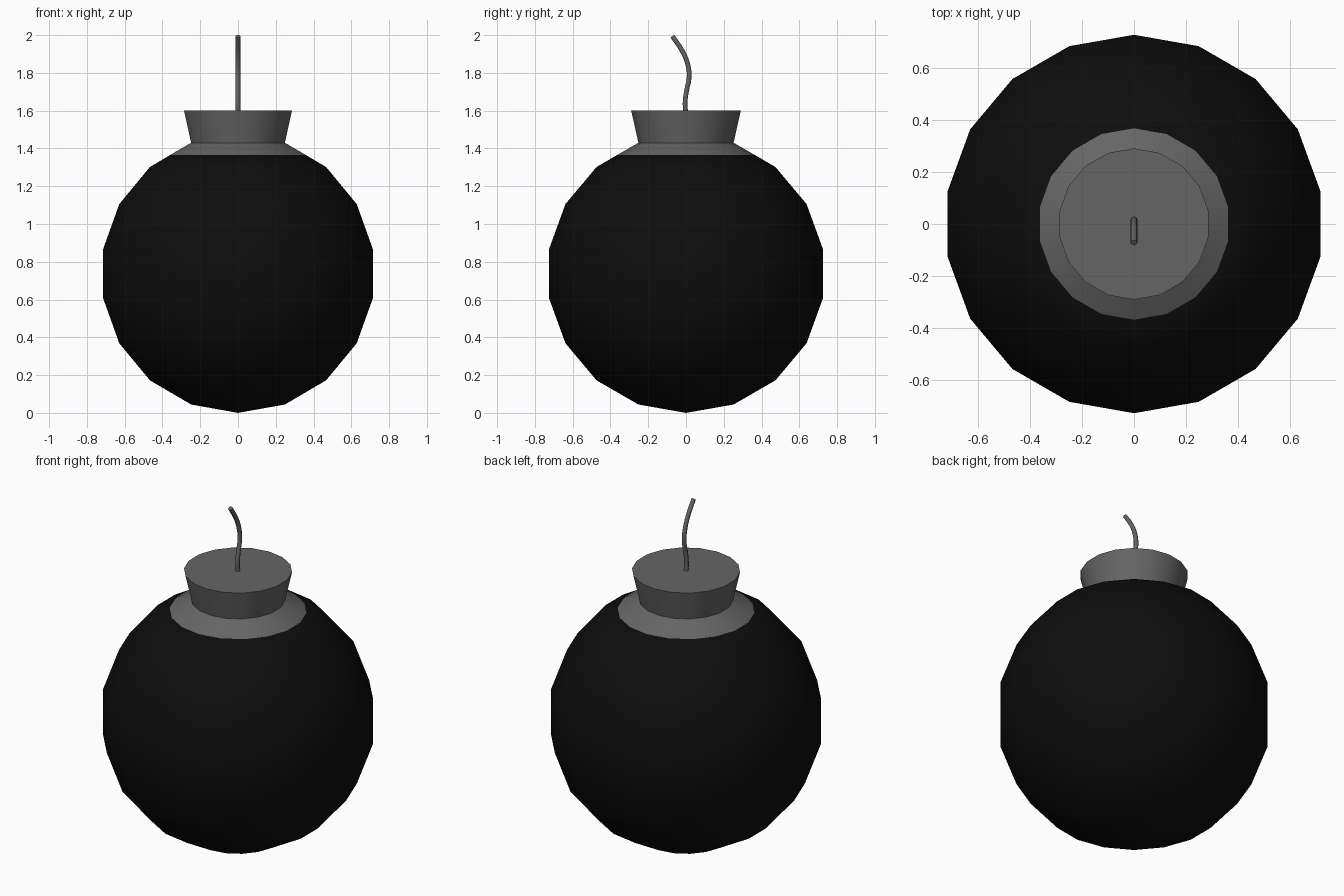
import bpy, bmesh, math

if "Cube" in bpy.data.objects:
    bpy.data.objects.remove(bpy.data.objects["Cube"])

SEG = 18
R, CZ = 0.737, 0.737


def material(name, v):
    m = bpy.data.materials.new(name)
    m.diffuse_color = (v, v, v, 1)
    m.use_nodes = True
    m.node_tree.nodes["Principled BSDF"].inputs["Base Color"].default_value = m.diffuse_color
    return m


def finish(ob, mat, angle):
    ob.data.materials.append(mat)
    bpy.ops.object.select_all(action='DESELECT')
    ob.select_set(True)
    bpy.context.view_layer.objects.active = ob
    bpy.ops.object.shade_smooth_by_angle(angle=math.radians(angle))


def lathe(name, profile, mat, angle):
    """Revolve (radius, z) points, running bottom to top, and cap open ends."""
    bm = bmesh.new()
    rings = []
    for r, z in profile:
        n = 1 if r == 0 else SEG
        rings.append([bm.verts.new((r * math.sin(math.tau * i / SEG),
                                    r * math.cos(math.tau * i / SEG), z)) for i in range(n)])
    for a, b in zip(rings, rings[1:]):
        for i in range(SEG):
            j = (i + 1) % SEG
            quad = [a[i % len(a)], a[j % len(a)], b[j % len(b)], b[i % len(b)]]
            bm.faces.new(list(dict.fromkeys(quad)))
    for ring in (rings[0], rings[-1]):
        if len(ring) > 1:
            bm.faces.new(ring)
    bmesh.ops.recalc_face_normals(bm, faces=bm.faces)
    me = bpy.data.meshes.new(name)
    bm.to_mesh(me)
    bm.free()
    ob = bpy.data.objects.new(name, me)
    bpy.context.collection.objects.link(ob)
    finish(ob, mat, angle)
    return ob


black = material("black iron", 0.004)
grey = material("dark grey metal", 0.13)
cord = material("grey fuse cord", 0.13)

# round body: 20 degree rings, stopping where the grey collar begins
rim = (0.367, 1.364)
body = [(R * math.sin(math.radians(a)) if a else 0, CZ - R * math.cos(math.radians(a)))
        for a in range(0, 141, 20)]
lathe("body", body + [rim], black, 40)

# sloping collar and flared neck with a flat lid
lathe("neck", [rim, (0.252, 1.43), (0.29, 1.6)], grey, 40)

# bent fuse
path = [(0.0, 1.58), (-0.005, 1.64), (0.004, 1.71), (0.017, 1.78),
        (0.008, 1.85), (-0.022, 1.92), (-0.072, 1.994)]
cu = bpy.data.curves.new("fuse", 'CURVE')
cu.dimensions = '3D'
cu.bevel_depth = 0.0125
cu.bevel_resolution = 2
cu.resolution_u = 3
cu.use_fill_caps = True
sp = cu.splines.new('BEZIER')
sp.bezier_points.add(len(path) - 1)
for p, (y, z) in zip(sp.bezier_points, path):
    p.co = (0, y, z)
    p.handle_left_type = p.handle_right_type = 'AUTO'
fuse = bpy.data.objects.new("fuse", cu)
bpy.context.collection.objects.link(fuse)
bpy.ops.object.select_all(action='DESELECT')
fuse.select_set(True)
bpy.context.view_layer.objects.active = fuse
bpy.ops.object.convert(target='MESH')
finish(bpy.context.view_layer.objects.active, cord, 50)
